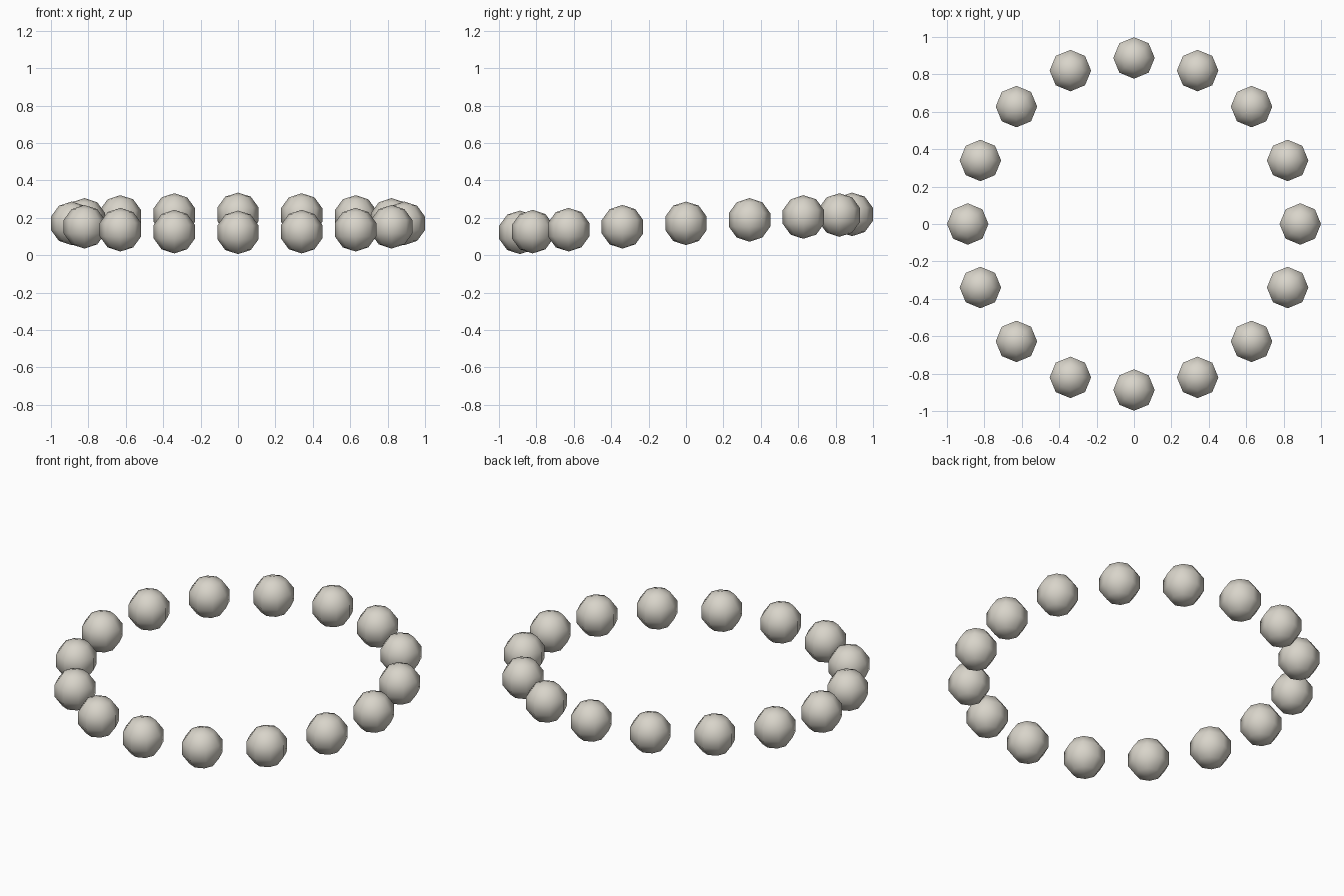
import bpy
import math

cube = bpy.data.objects.get("Cube")
if cube:
    bpy.data.objects.remove(cube, do_unlink=True)

# Warm pale grey for every bead
pearl = bpy.data.materials.new("warm_pale_grey")
pearl.use_nodes = True
colour = (0.69, 0.66, 0.59, 1)
pearl.diffuse_color = colour
pearl.node_tree.nodes["Principled BSDF"].inputs["Base Color"].default_value = colour

BEADS = 16
RING_RADIUS = 0.889
BEAD_RADIUS = 0.1165
MID_HEIGHT = 0.17
TILT = math.radians(3.1)

# Ring of upright beads, raised towards the back
for i in range(BEADS):
    angle = math.tau * i / BEADS
    across = RING_RADIUS * math.cos(angle)
    along = RING_RADIUS * math.sin(angle)
    bpy.ops.mesh.primitive_uv_sphere_add(
        segments=8, ring_count=5, radius=BEAD_RADIUS,
        location=(across, along * math.cos(TILT), MID_HEIGHT + along * math.sin(TILT)))
    bead = bpy.context.object
    bead.name = f"bead_{i + 1}"
    bead.data.materials.append(pearl)
    bpy.ops.object.shade_smooth()
